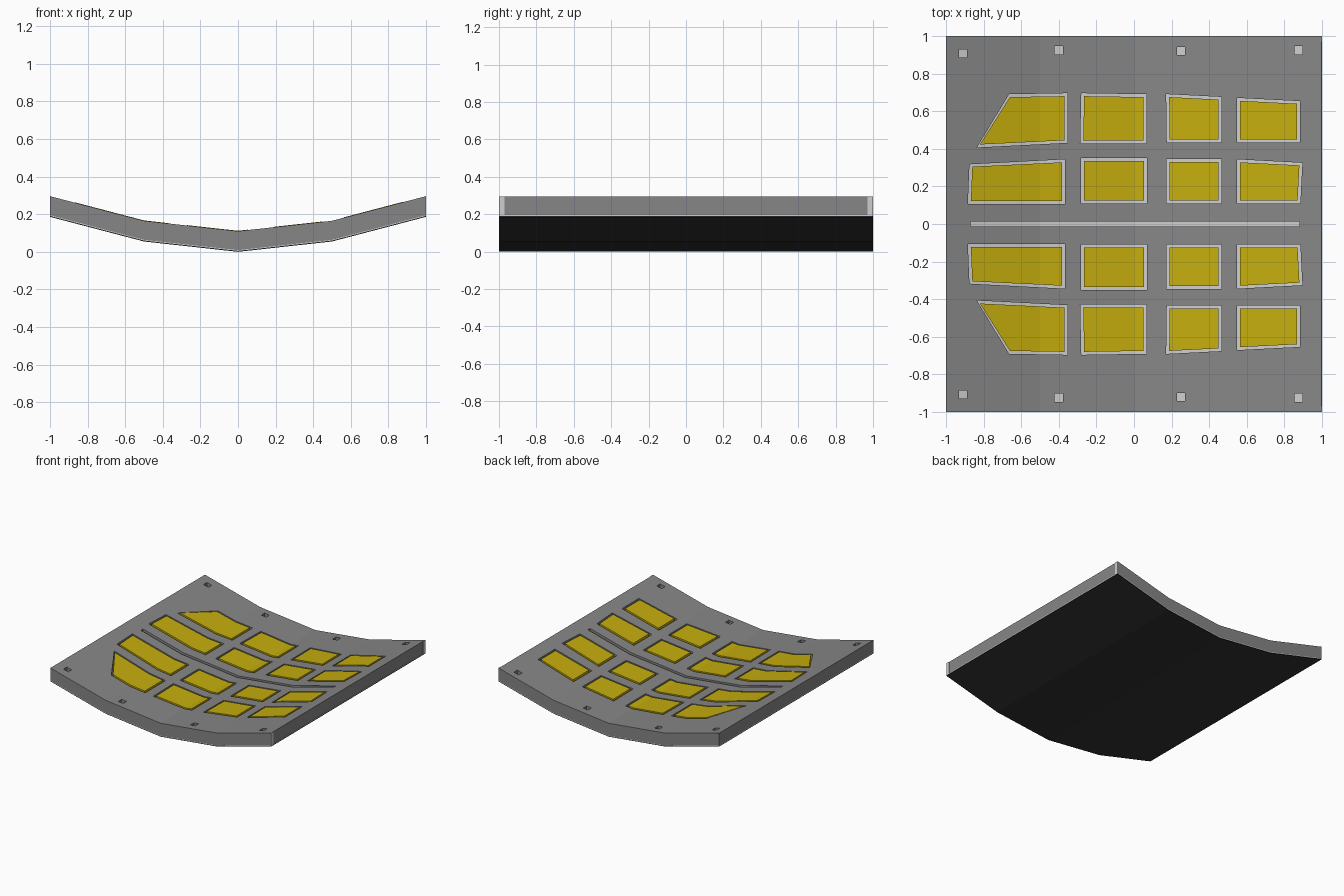
import bpy, bmesh
from mathutils import Vector

if "Cube" in bpy.data.objects:
    bpy.data.objects.remove(bpy.data.objects["Cube"])

STATIONS = [(-1, 0.186), (-0.5, 0.055), (0, 0.0), (0.5, 0.055), (1, 0.186)]
THICK = 0.11


def mat(name, c):
    m = bpy.data.materials.new(name)
    m.diffuse_color = (*c, 1)
    m.use_nodes = True
    m.node_tree.nodes["Principled BSDF"].inputs["Base Color"].default_value = m.diffuse_color
    return m


GREY = mat("mid grey", (0.24, 0.24, 0.24))
DARK = mat("dark underside", (0.03, 0.03, 0.03))
LIGHT = mat("light grey", (0.62, 0.62, 0.62))
YELLOW = mat("yellow", (0.56, 0.42, 0.004))


def base_z(x):
    """Height of the underside at x."""
    for (x0, z0), (x1, z1) in zip(STATIONS, STATIONS[1:]):
        if x <= x1:
            return z0 + (z1 - z0) * (x - x0) / (x1 - x0)
    return STATIONS[-1][1]


def add_prism(bm, pts, lo, hi):
    """Add a slab of outline pts that follows the bent panel between two heights."""
    part = bmesh.new()
    part.faces.new([part.verts.new((x, y, 0)) for x, y in pts])
    for cx in (-0.5, 0, 0.5):
        bmesh.ops.bisect_plane(part, geom=part.verts[:] + part.edges[:] + part.faces[:],
                               plane_co=(cx, 0, 0), plane_no=(1, 0, 0), dist=1e-5)
    ext = bmesh.ops.extrude_face_region(part, geom=part.faces[:], use_keep_orig=True)
    top = {v for v in ext["geom"] if isinstance(v, bmesh.types.BMVert)}
    for v in part.verts:
        v.co.z = base_z(v.co.x) + (hi if v in top else lo)
    bmesh.ops.recalc_face_normals(part, faces=part.faces[:])
    tmp = bpy.data.meshes.new("tmp")
    part.to_mesh(tmp)
    part.free()
    bm.from_mesh(tmp)
    bpy.data.meshes.remove(tmp)


def make(name, outlines, lo, hi, material):
    bm = bmesh.new()
    for pts in outlines:
        add_prism(bm, pts, lo, hi)
    me = bpy.data.meshes.new(name)
    bm.to_mesh(me)
    bm.free()
    me.materials.append(material)
    ob = bpy.data.objects.new(name, me)
    bpy.context.collection.objects.link(ob)
    return ob


def rect(x0, x1, y0, y1):
    return [(x0, y0), (x1, y0), (x1, y1), (x0, y1)]


def flip(pts):
    return [(x, -y) for x, y in reversed(pts)]


def grow(pts, d):
    """Push an outline outward by about d in x and y."""
    xs, ys = [p[0] for p in pts], [p[1] for p in pts]
    cx, cy = (min(xs) + max(xs)) / 2, (min(ys) + max(ys)) / 2
    sx = 1 + 2 * d / (max(xs) - min(xs))
    sy = 1 + 2 * d / (max(ys) - min(ys))
    return [(cx + (x - cx) * sx, cy + (y - cy) * sy) for x, y in pts]


# Pad outlines for the back half, mirrored to the front half
pads = [
    [(-0.82, 0.423), (-0.37, 0.445), (-0.37, 0.68), (-0.66, 0.675)],
    [(-0.27, 0.445), (0.05, 0.445), (0.05, 0.675), (-0.265, 0.68)],
    [(0.19, 0.45), (0.45, 0.45), (0.45, 0.662), (0.187, 0.675)],
    [(0.565, 0.45), (0.868, 0.45), (0.868, 0.64), (0.565, 0.655)],
    [(-0.868, 0.122), (-0.383, 0.122), (-0.383, 0.328), (-0.86, 0.305)],
    rect(-0.265, 0.052, 0.125, 0.335),
    rect(0.19, 0.45, 0.125, 0.33),
    [(0.565, 0.125), (0.87, 0.125), (0.88, 0.312), (0.565, 0.328)],
]
pads += [flip(p) for p in pads]

# Square fastener holes and the centre slot
holes = [rect(x - 0.022, x + 0.022, s * y - 0.022, s * y + 0.022)
         for x, y in [(-0.91, 0.907), (-0.4, 0.925), (0.25, 0.92), (0.875, 0.925)] for s in (-1, 1)]
slot = rect(-0.87, 0.88, -0.014, 0.014)

# Bent panel: dark base sheet, light liner, thick grey deck
square = rect(-1, 1, -1, 1)
make("base_sheet", [square], 0.0, 0.005, DARK)
make("light_liner", [square], 0.005, 0.009, LIGHT)
deck = make("panel_deck", [rect(-1, 0.997, -1, 1)], 0.009, THICK, GREY)
cutter = make("opening_cutter", [grow(p, 0.016) for p in pads] + holes + [slot], 0.003, THICK + 0.05, GREY)
cutter.hide_render = True
cutter.hide_viewport = True
cut = deck.modifiers.new("openings", "BOOLEAN")
cut.operation = "DIFFERENCE"
cut.solver = "EXACT"
cut.object = cutter

# Yellow pads sitting in their openings
make("yellow_pads", pads, 0.007, THICK + 0.002, YELLOW)

# Light edge strips at the two right-hand corners
make("edge_strips", [rect(0.995, 1, s * 0.985 - 0.015, s * 0.985 + 0.015) for s in (-1, 1)],
     0.009, THICK, LIGHT)
